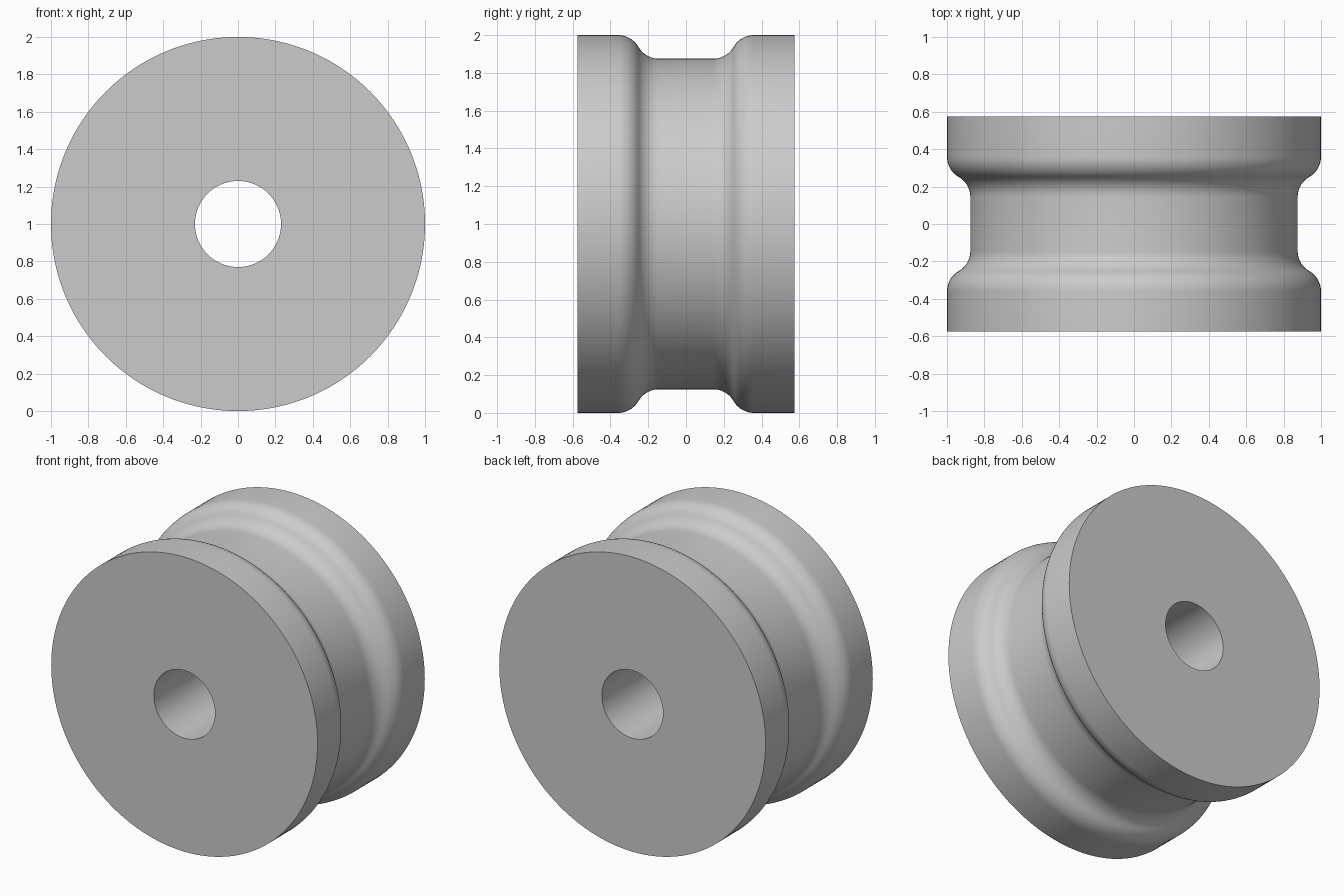
import bpy, bmesh
from math import sin, cos, radians, tau
from mathutils import Matrix, Vector

cube = bpy.data.objects.get("Cube")
if cube:
    bpy.data.objects.remove(cube, do_unlink=True)

RIM, BORE, HALF_WIDTH = 1.0, 0.23, 0.575
FILLET, SWEEP, MID = 0.125, 60, 0.252   # two tangent arcs form each shoulder
SEGMENTS, ARC_STEPS = 160, 10

grey = bpy.data.materials.new("plain grey")
grey.use_nodes = True
colour = (0.6, 0.6, 0.6, 1)
grey.diffuse_color = colour
grey.node_tree.nodes["Principled BSDF"].inputs["Base Color"].default_value = colour

# Half profile as (radius, y): bore edge, rim, rounded shoulder, groove floor
reach = FILLET * sin(radians(SWEEP))
floor = RIM - 2 * FILLET * (1 - cos(radians(SWEEP)))
angles = [radians(SWEEP * i / ARC_STEPS) for i in range(ARC_STEPS + 1)]
convex = [(RIM - FILLET * (1 - cos(a)), MID + reach - FILLET * sin(a)) for a in angles]
concave = [(floor + FILLET * (1 - cos(a)), MID - reach + FILLET * sin(a))
           for a in reversed(angles[:-1])]
half = [(BORE, HALF_WIDTH), (RIM, HALF_WIDTH)] + convex + concave
profile = half + [(r, -y) for r, y in reversed(half)]

# Revolve the closed profile around the y axis
bm = bmesh.new()
rings = []
for s in range(SEGMENTS):
    turn = Matrix.Rotation(tau * s / SEGMENTS, 3, 'Y')
    rings.append([bm.verts.new(turn @ Vector((r, y, 0)) + Vector((0, 0, RIM)))
                  for r, y in profile])
for s in range(SEGMENTS):
    a, b = rings[s], rings[(s + 1) % SEGMENTS]
    for i in range(len(profile)):
        j = (i + 1) % len(profile)
        bm.faces.new((a[i], a[j], b[j], b[i]))
bmesh.ops.recalc_face_normals(bm, faces=bm.faces)

mesh = bpy.data.meshes.new("grooved_roller")
bm.to_mesh(mesh)
bm.free()
mesh.materials.append(grey)
roller = bpy.data.objects.new("grooved_roller", mesh)
bpy.context.collection.objects.link(roller)
bpy.ops.object.select_all(action='DESELECT')
roller.select_set(True)
bpy.context.view_layer.objects.active = roller
bpy.ops.object.shade_smooth_by_angle(angle=radians(35))
